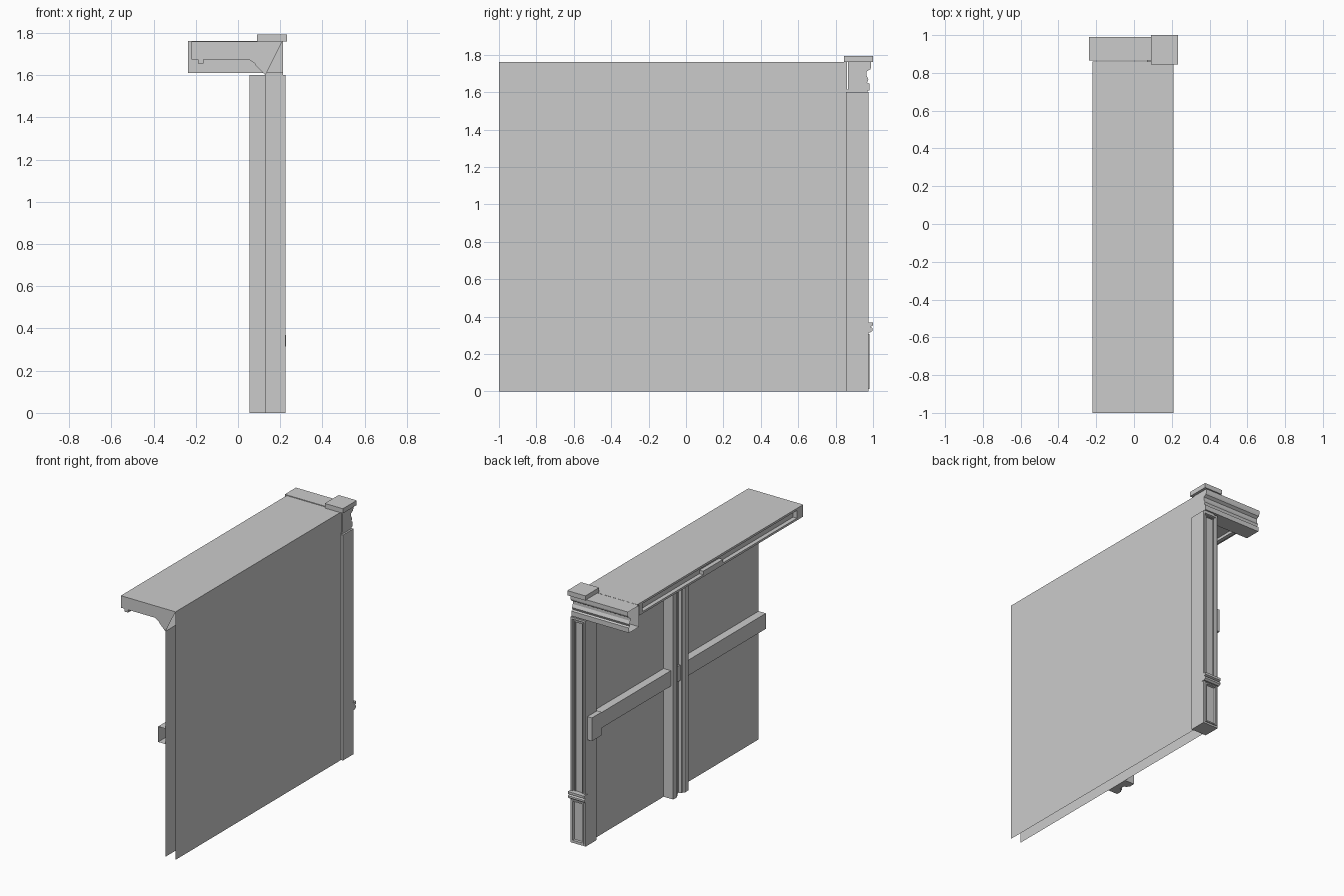
import bpy, bmesh

old = bpy.data.objects.get("Cube")
if old:
    bpy.data.objects.remove(old, do_unlink=True)

plaster = bpy.data.materials.new("plain grey")
plaster.use_nodes = True
GREY = (0.6, 0.6, 0.6, 1)
plaster.diffuse_color = GREY
plaster.node_tree.nodes["Principled BSDF"].inputs["Base Color"].default_value = GREY


def finish(name, bm):
    mesh = bpy.data.meshes.new(name)
    bmesh.ops.recalc_face_normals(bm, faces=bm.faces)
    bm.to_mesh(mesh)
    bm.free()
    mesh.materials.append(plaster)
    ob = bpy.data.objects.new(name, mesh)
    bpy.context.collection.objects.link(ob)
    return ob


def sweep(name, points, axis, lo, hi, closed=False, cap_lo=False, cap_hi=False):
    """Extrude a profile along an axis; the profile fills the other two axes in order."""
    bm = bmesh.new()

    def ring(t):
        out = []
        for p in points:
            co = list(p)
            co.insert(axis, t)
            out.append(bm.verts.new(co))
        return out

    a, b = ring(lo), ring(hi)
    n = len(points)
    for i in range(n if closed else n - 1):
        j = (i + 1) % n
        bm.faces.new((a[i], a[j], b[j], b[i]))
    if cap_lo:
        bm.faces.new(a)
    if cap_hi:
        bm.faces.new(b)
    return finish(name, bm)


def box(name, x, y, z, insets=()):
    """Box from ranges; its back (+y) face gets successive (thickness, depth) insets."""
    bm = bmesh.new()
    bmesh.ops.create_cube(bm, size=1)
    for v in bm.verts:
        v.co = [r[0] if c < 0 else r[1] for c, r in zip(v.co, (x, y, z))]
    bm.normal_update()
    face = max(bm.faces, key=lambda f: f.normal.y)
    for thick, depth in insets:
        bmesh.ops.inset_region(bm, faces=[face], thickness=thick)
        for v in face.verts:
            v.co.y += depth
    return finish(name, bm)


FRONT, JOIN = -1.0, 0.86

# Canopy underside and fascia, from the wall foot outwards
soffit = [(0.13, 1.6), (0.085, 1.645), (0.08, 1.655), (0.05, 1.675), (-0.163, 1.675),
          (-0.163, 1.655), (-0.19, 1.655), (-0.19, 1.675), (-0.22, 1.675)]
fascia = [(-0.22, 1.69), (-0.19, 1.69), (-0.19, 1.745), (-0.22, 1.745), (-0.22, 1.76)]

# Double skin wall and canopy as one open shell
sweep("wall_and_canopy", [(0.13, 0)] + soffit + fascia + [(0.21, 1.76), (0.21, 0)],
      1, FRONT, JOIN)

# Flat closing plate on the front end of the canopy
bm = bmesh.new()
bm.faces.new([bm.verts.new((x, FRONT, z)) for x, z in
              soffit + [(-0.22, 1.76), (0.21, 1.76)]])
finish("canopy_end_plate", bm)

# Fascia stiles that frame the two long recesses
for label, lo, hi in (("front", FRONT, -0.93), ("middle", -0.1, 0.12), ("back", 0.8, JOIN)):
    top = 1.715 if label == "middle" else 1.75
    box("fascia_stile_" + label, (-0.22, -0.185), (lo, hi), (1.68, top))

# Horizontal rail, open at the front end, with a block at the back
sweep("rail", [(0.13, 0.91), (0.073, 0.91), (0.073, 0.8), (0.13, 0.8)], 1, FRONT, JOIN)
box("rail_end_block", (0.07, 0.13), (0.845, 0.955), (0.75, 0.915))

# Grooved pilaster in the middle of the inner wall
MID = -0.02
half = [(0.13, 0.085), (0.055, 0.085), (0.055, 0.045), (0.065, 0.04), (0.065, 0.025),
        (0.085, 0.02)]
profile = [(x, MID + y) for x, y in half] + [(x, MID - y) for x, y in reversed(half)]
sweep("wall_pilaster", profile, 2, 0, 1.6, True, True, True)

# Corner post: panelled base, fluted shaft and the band between them
PX, PY = (0.105, 0.225), (0.855, 0.975)
box("post_base", PX, PY, (0, 0.32),
    ((0.018, 0), (0.002, 0.007), (0.012, 0), (0.003, -0.015)))
box("post_shaft", PX, PY, (0.32, 1.6),
    ((0.02, 0), (0.003, -0.015), (0.012, 0), (0.003, 0.01), (0.006, 0), (0.003, -0.008)))
sweep("post_band", [(0.96, 0.315), (0.985, 0.315), (0.998, 0.325), (0.998, 0.338),
                    (0.985, 0.345), (1.0, 0.352), (1.0, 0.368), (0.96, 0.368)],
      0, 0.1, 0.228, True, True, True)

# Moulded cornice across the back, hollow at its inner end
cornice = [(0.865, 1.61), (0.98, 1.61), (0.98, 1.645), (0.968, 1.652), (0.975, 1.668),
           (0.965, 1.69), (0.965, 1.71), (0.985, 1.722), (0.99, 1.735), (0.99, 1.762),
           (0.865, 1.762)]
sweep("cornice", cornice, 0, -0.238, 0.213, True, False, True)
box("post_neck", (0.13, 0.213), (0.857, 0.97), (1.59, 1.615))

# Cap block on the corner
box("corner_cap", (0.09, 0.232), (0.845, 1.0), (1.76, 1.793))
